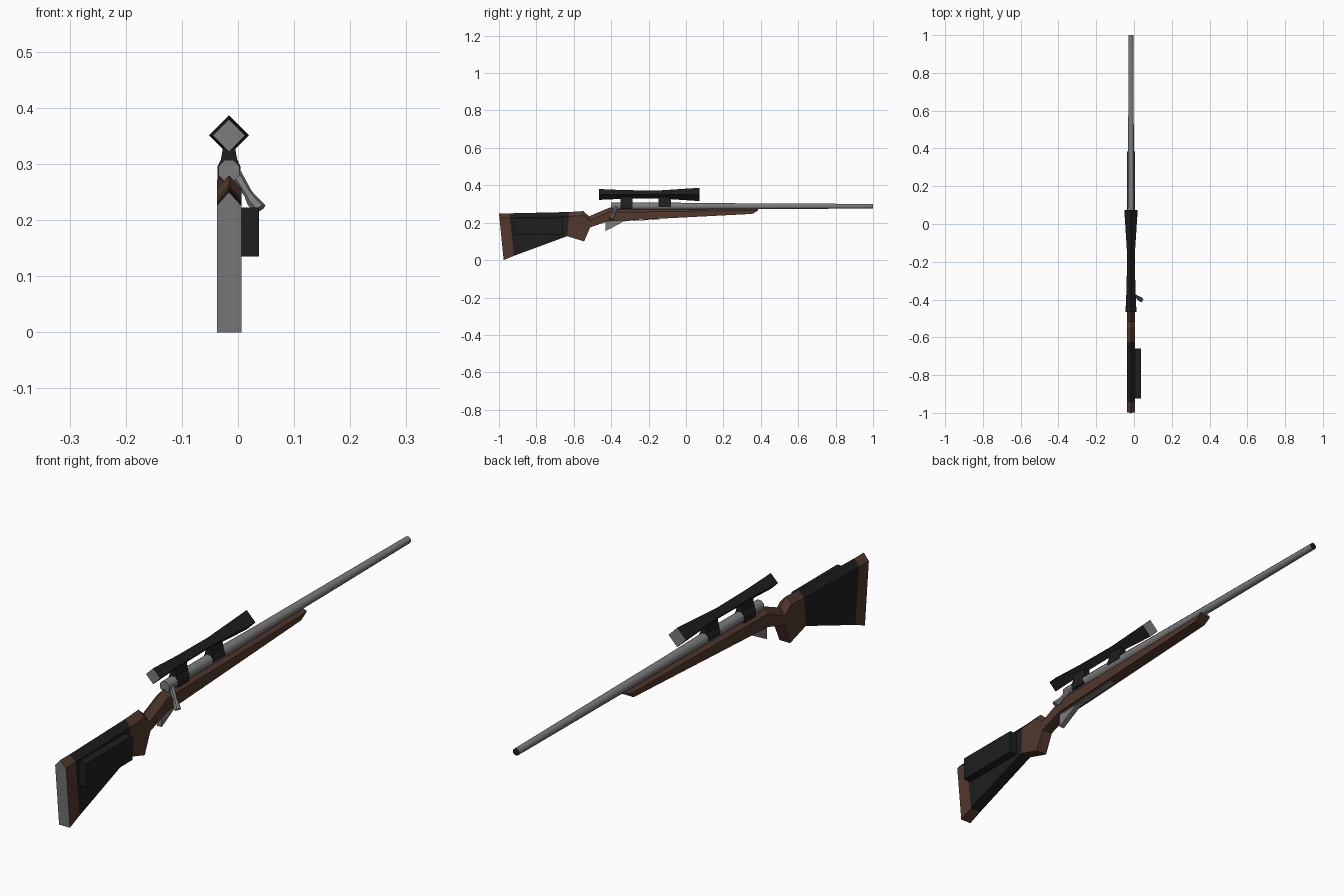
import bpy, bmesh, math
from mathutils import Vector

if "Cube" in bpy.data.objects:
    bpy.data.objects.remove(bpy.data.objects["Cube"])

CX = -0.016  # centre line of the rifle


def material(name, rgb):
    m = bpy.data.materials.new(name)
    m.diffuse_color = (*rgb, 1)
    m.use_nodes = True
    m.node_tree.nodes["Principled BSDF"].inputs["Base Color"].default_value = m.diffuse_color
    return m


WOOD = material("brown_wood", (0.085, 0.04, 0.028))
BLACK = material("black", (0.013, 0.013, 0.013))
STEEL = material("grey_steel", (0.2, 0.2, 0.2))


def finish(name, bm, mats, smooth=False):
    bmesh.ops.recalc_face_normals(bm, faces=bm.faces)
    me = bpy.data.meshes.new(name)
    bm.to_mesh(me)
    bm.free()
    for m in mats:
        me.materials.append(m)
    ob = bpy.data.objects.new(name, me)
    bpy.context.collection.objects.link(ob)
    if smooth:
        bpy.ops.object.select_all(action='DESELECT')
        ob.select_set(True)
        bpy.context.view_layer.objects.active = ob
        bpy.ops.object.shade_smooth_by_angle(angle=math.radians(50))
    return ob


def loft(bm, rings):
    """Skin closed rings of equal length; returns (list of face bands, end caps)."""
    vs = [[bm.verts.new(p) for p in r] for r in rings]
    n = len(vs[0])
    bands = [[bm.faces.new((a[i], a[(i + 1) % n], b[(i + 1) % n], b[i]))
              for i in range(n)] for a, b in zip(vs, vs[1:])]
    return bands, (bm.faces.new(vs[0]), bm.faces.new(vs[-1]))


def tube(name, path, sides, phase, mats, caps=(0, 0), smooth=False):
    """Tube through (x, y, z, radius) points along one straight-ish axis."""
    bm = bmesh.new()
    axis = (Vector(path[-1][:3]) - Vector(path[0][:3])).normalized()
    u = axis.cross(Vector((0, 0, 1))).normalized()
    v = u.cross(axis)
    rings = []
    for x, y, z, r in path:
        rings.append([Vector((x, y, z)) + r * (u * math.cos(a) + v * math.sin(a))
                      for a in (phase + i * math.tau / sides for i in range(sides))])
    _, ends = loft(bm, rings)
    for f, c in zip(ends, caps):
        f.material_index = c
    return finish(name, bm, mats, smooth)


def prism(name, pts, x0, x1, mat):
    """Side profile of (y, z) points extruded across x."""
    bm = bmesh.new()
    loft(bm, [[(x, y, z) for y, z in pts] for x in (x0, x1)])
    return finish(name, bm, [mat])


# Stock: ridged cross-section lofted through (top y, top z, bottom y, bottom z)
stations = [(-1.0, .25, -.975, 0), (-.945, .25, -.92, .023),
            (-.625, .257, -.635, .128), (-.55, .262, -.545, .10),
            (-.518, .234, -.512, .175), (-.41, .28, -.42, .207),
            (.37, .28, .355, .247), (.385, .277, .385, .265)]
HW = 0.0218
rings = []
for ty, tz, by, bz in stations:
    drop = min(0.024, (tz - bz) * 0.45)
    k = drop / (tz - bz)
    sy, sz = ty + (by - ty) * k, tz - drop
    rings.append([(CX - HW, by, bz), (CX + HW, by, bz), (CX + HW, sy, sz),
                  (CX, ty, tz), (CX - HW, sy, sz)])
bm = bmesh.new()
bands, ends = loft(bm, rings)
for f in bands[1]:          # black sleeve round the butt
    f.material_index = 1
ends[0].material_index = 2  # grey butt plate
finish("stock", bm, [WOOD, BLACK, STEEL])

# Pouch on the right side of the sleeve
prism("side_pouch", [(-.923, .135), (-.66, .135), (-.66, .222), (-.923, .222)],
      0.004, 0.037, BLACK)

# Barrel with receiver, dark muzzle
BZ = 0.288
tube("barrel", [(CX, -.40, BZ, .0205), (CX, -.05, BZ, .0205), (CX, .12, BZ, .018),
                (CX, .6, BZ, .0155), (CX, 1.0, BZ, .0132)],
     8, math.pi / 8, [STEEL, BLACK], (0, 1), True)

# Bolt handle with flared knob
tube("bolt_handle", [(-.006, -.375, .285, .011), (.018, -.388, .247, .008),
                     (.026, -.393, .234, .011), (.039, -.402, .22, .012)],
     6, 0, [STEEL], smooth=True)

# Trigger guard and floor plate
prism("trigger_guard", [(-.43, .208), (-.43, .155), (-.32, .214)],
      CX - .010, CX + .010, STEEL)
prism("floor_plate", [(-.41, .206), (-.14, .2205), (-.14, .2175), (-.41, .203)],
      CX - .012, CX + .012, STEEL)

# Scope: four-sided tube standing on edge, grey lenses at both ends
SZ = 0.351
tube("scope", [(CX, -.465, SZ, .029), (CX, -.33, SZ, .023), (CX, -.15, SZ, .021),
               (CX, .073, SZ, .0355)], 4, 0, [BLACK, STEEL], (1, 1))

# Two tapered scope mounts clasping the receiver
for name, y0, y1, low in (("rear_mount", -.35, -.285, .272),
                          ("front_mount", -.147, -.08, .285)):
    bm = bmesh.new()
    loft(bm, [[(CX + sx * w, y, z) for sx, y in
               ((-1, y0), (1, y0), (1, y1), (-1, y1))]
              for z, w in ((low, .0208), (.295, .0208), (.308, .0145), (.345, .008))])
    finish(name, bm, [BLACK])
